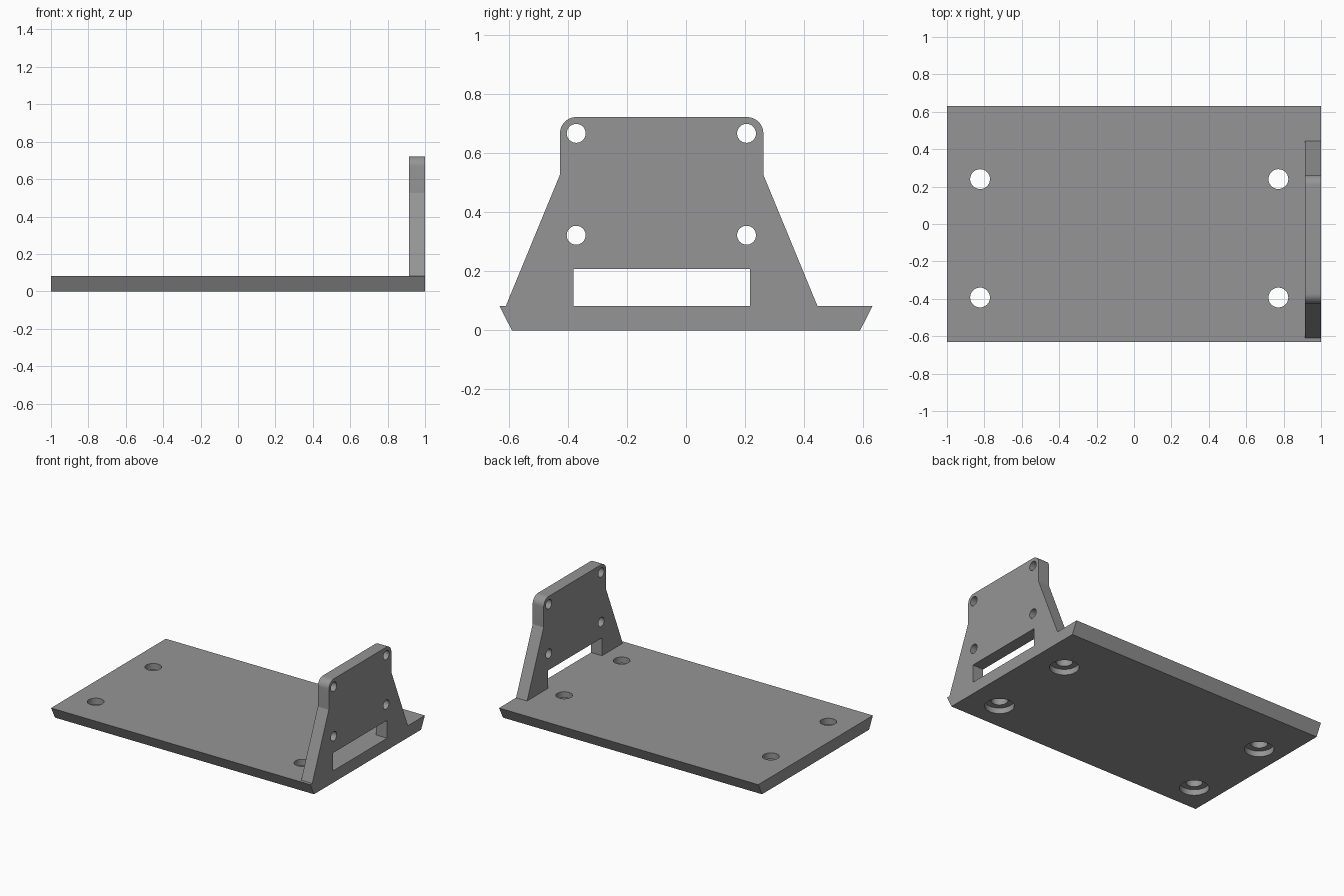
import bpy, bmesh, math
from mathutils import Vector

if "Cube" in bpy.data.objects:
    bpy.data.objects.remove(bpy.data.objects["Cube"])

grey = bpy.data.materials.new("mid grey")
grey.diffuse_color = (0.3, 0.3, 0.3, 1)
grey.use_nodes = True
grey.node_tree.nodes["Principled BSDF"].inputs["Base Color"].default_value = grey.diffuse_color


def prism(name, profile, x0, x1):
    """Extrude a (y, z) outline along x."""
    bm = bmesh.new()
    face = bm.faces.new([bm.verts.new((x0, y, z)) for y, z in profile])
    ext = bmesh.ops.extrude_face_region(bm, geom=[face])
    moved = [v for v in ext["geom"] if isinstance(v, bmesh.types.BMVert)]
    bmesh.ops.translate(bm, verts=moved, vec=(x1 - x0, 0, 0))
    bmesh.ops.recalc_face_normals(bm, faces=bm.faces)
    mesh = bpy.data.meshes.new(name)
    bm.to_mesh(mesh)
    bm.free()
    ob = bpy.data.objects.new(name, mesh)
    mesh.materials.append(grey)
    bpy.context.collection.objects.link(ob)
    return ob


def combine(ob, other, operation):
    """Apply a boolean and discard the second object."""
    bpy.context.view_layer.objects.active = ob
    mod = ob.modifiers.new("cut", 'BOOLEAN')
    mod.operation = operation
    mod.solver = 'EXACT'
    mod.object = other
    bpy.ops.object.modifier_apply(modifier=mod.name)
    bpy.data.objects.remove(other, do_unlink=True)


def drill(ob, centre, radius, depth, axis):
    bpy.ops.mesh.primitive_cylinder_add(vertices=40, radius=radius, depth=depth, location=centre)
    cutter = bpy.context.object
    cutter.name = "drill"
    cutter.hide_render = True
    cutter.data.materials.append(grey)
    if axis == 'x':
        cutter.rotation_euler = (0, math.pi / 2, 0)
    bpy.context.view_layer.update()
    combine(ob, cutter, 'DIFFERENCE')


T = 0.083           # base thickness
MID = -0.0825       # centre line of the upright plate

# Base plate with undercut long edges
bracket = prism("mounting_bracket", [(-0.59, 0), (0.59, 0), (0.632, T), (-0.632, T)], -1, 1)

# Upright plate: one half outline with rounded shoulder and window, then mirrored
R = 0.055
half = [(0.299, 0.208), (0.299, 0.05), (0.5275, 0.05), (0.5275, T), (0.3445, 0.527)]
for i in range(13):
    a = math.radians(90 * i / 12)
    half.append((0.3445 - R + R * math.cos(a), 0.722 - R + R * math.sin(a)))
outline = [(MID + y, z) for y, z in half] + [(MID - y, z) for y, z in reversed(half)]
upright = prism("upright_plate", outline, 0.915, 1)

# Screw holes in the upright plate
for y in (-0.372, 0.205):
    for z in (0.322, 0.667):
        drill(upright, (0.957, y, z), 0.032, 0.3, 'x')

combine(bracket, upright, 'UNION')

# Counterbored holes in the base
for x in (-0.823, 0.772):
    for y in (-0.393, 0.24):
        drill(bracket, (x, y, 0.04), 0.053, 0.2, 'z')
        drill(bracket, (x, y, 0), 0.093, 0.08, 'z')

# Smooth the round surfaces, keep the edges crisp
bpy.ops.object.select_all(action='DESELECT')
bracket.select_set(True)
bpy.context.view_layer.objects.active = bracket
bpy.ops.object.shade_smooth_by_angle(angle=math.radians(20))
